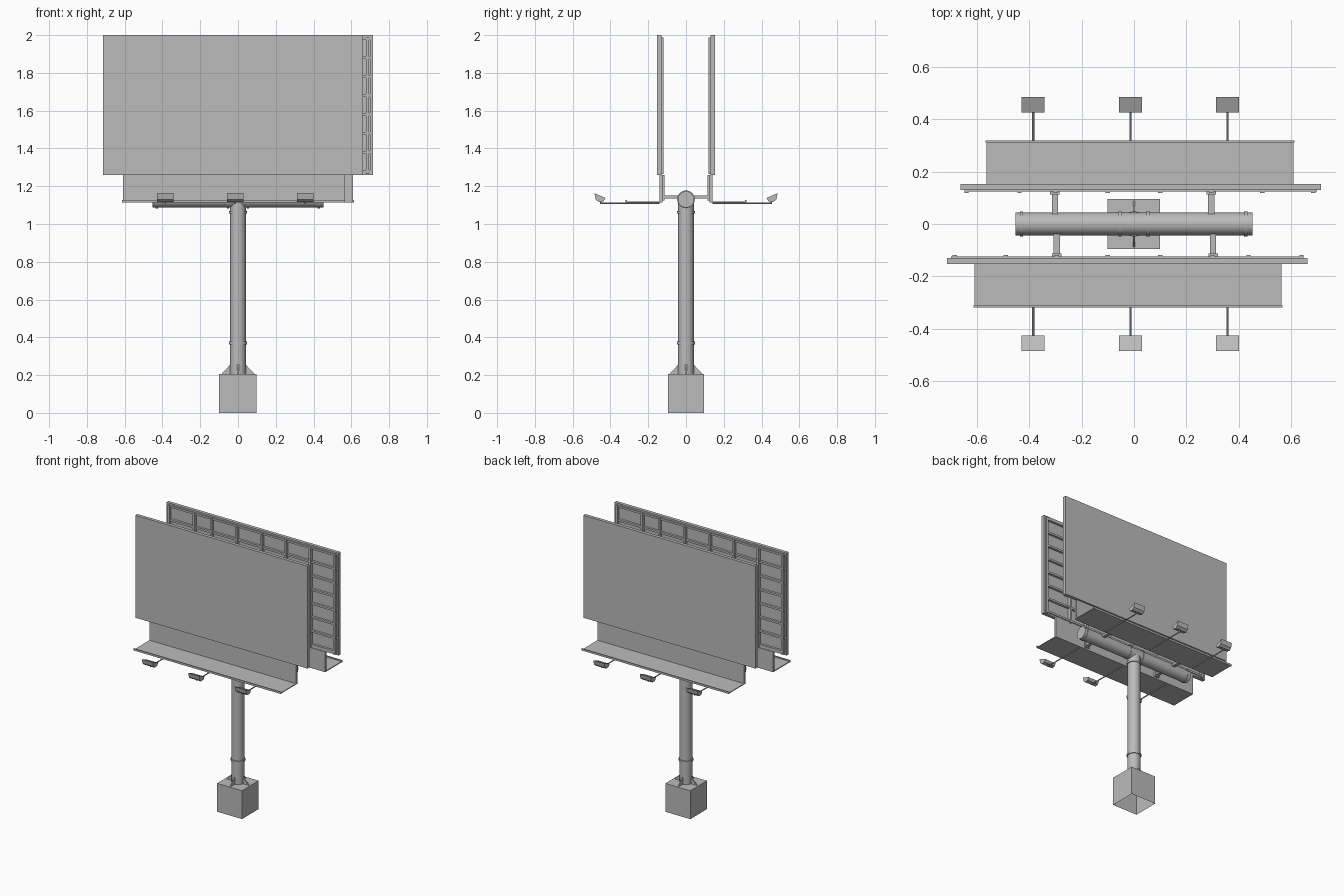
import bpy, bmesh, math
from mathutils import Matrix, Vector

if "Cube" in bpy.data.objects:
    bpy.data.objects.remove(bpy.data.objects["Cube"])

grey = bpy.data.materials.new("plain_grey")
grey.use_nodes = True
grey.diffuse_color = (0.5, 0.5, 0.5, 1)
grey.node_tree.nodes["Principled BSDF"].inputs["Base Color"].default_value = (0.5, 0.5, 0.5, 1)

TURN = Matrix.Rotation(math.pi, 4, "Z")
FLIP = Matrix.Scale(-1, 4, (0, 1, 0))


def finish(name, bm, smooth=False):
    bmesh.ops.recalc_face_normals(bm, faces=bm.faces)
    mesh = bpy.data.meshes.new(name)
    bm.to_mesh(mesh)
    bm.free()
    mesh.materials.append(grey)
    obj = bpy.data.objects.new(name, mesh)
    bpy.context.collection.objects.link(obj)
    if smooth:
        bpy.ops.object.select_all(action="DESELECT")
        obj.select_set(True)
        bpy.context.view_layer.objects.active = obj
        bpy.ops.object.shade_smooth_by_angle(angle=math.radians(40))
    return obj


def add_box(bm, x, y, z):
    size = [b - a for a, b in (x, y, z)]
    mid = [(a + b) / 2 for a, b in (x, y, z)]
    mat = Matrix.Translation(mid) @ Matrix.Diagonal((*size, 1))
    return bmesh.ops.create_cube(bm, size=1, matrix=mat)


def add_rod(bm, a, b, r, sides=32):
    a, b = Vector(a), Vector(b)
    rot = (b - a).to_track_quat("Z", "Y").to_matrix().to_4x4()
    bmesh.ops.create_cone(bm, cap_ends=True, segments=sides, radius1=r, radius2=r,
                          depth=(b - a).length, matrix=Matrix.Translation((a + b) / 2) @ rot)


def add_prism(bm, points, offset):
    face = bm.faces.new([bm.verts.new(p) for p in points])
    ext = bmesh.ops.extrude_face_region(bm, geom=[face])
    moved = [v for v in ext["geom"] if isinstance(v, bmesh.types.BMVert)]
    bmesh.ops.translate(bm, verts=moved, vec=offset)


def centred(c, w):
    return (c - w / 2, c + w / 2)


# Footing block, open underneath
bm = bmesh.new()
add_box(bm, (-0.101, 0.099), (-0.095, 0.095), (0, 0.205))
bm.faces.ensure_lookup_table()
under = [f for f in bm.faces if f.calc_center_median().z < 0.01]
bmesh.ops.delete(bm, geom=under, context="FACES_ONLY")
finish("footing", bm)

# Column with collars
bm = bmesh.new()
add_rod(bm, (0, 0, 0.2), (0, 0, 1.12), 0.042)
for z in (0.37, 1.062):
    add_rod(bm, (0, 0, z - 0.007), (0, 0, z + 0.007), 0.048)
finish("column", bm, True)

# Triangular stiffeners at the column foot
bm = bmesh.new()
for i in range(4):
    rot = Matrix.Rotation(i * math.pi / 2, 3, "Z")
    tri = [(0.035, -0.004, 0.205), (0.088, -0.004, 0.205), (0.035, -0.004, 0.262)]
    add_prism(bm, [rot @ Vector(p) for p in tri], rot @ Vector((0, 0.008, 0)))
finish("foot_stiffeners", bm)

# Cross beam with collars
bm = bmesh.new()
add_rod(bm, (-0.452, 0, 1.13), (0.452, 0, 1.13), 0.043)
for x in (-0.43, -0.053, 0.053, 0.427):
    add_rod(bm, (x - 0.006, 0, 1.13), (x + 0.006, 0, 1.13), 0.047)
finish("cross_beam", bm, True)


def build_side(side, turn, flip):
    # Display board
    bm = bmesh.new()
    add_box(bm, (-0.714, 0.662), (-0.153, -0.14), (1.26, 2))
    finish(side + "_display_board", bm).matrix_world = turn

    # Rim and ribs behind the board
    bm = bmesh.new()
    for x in ((-0.714, -0.7), (0.648, 0.662)):
        add_box(bm, x, (-0.14, -0.129), (1.26, 2))
    for z in ((1.26, 1.272), (1.988, 2)):
        add_box(bm, (-0.7, 0.648), (-0.14, -0.129), z)
    for x in (-0.685, -0.49, -0.295, -0.1, 0.1, 0.3, 0.437, 0.64):
        add_box(bm, centred(x, 0.016), (-0.14, -0.118), (1.264, 1.988))
    for i in range(8):
        add_box(bm, (-0.7, 0.648), (-0.14, -0.124), centred(1.28 + i * 0.1, 0.014))
    finish(side + "_board_ribs", bm).matrix_world = turn

    # Skirt and walkway with a raised outer lip
    bm = bmesh.new()
    add_box(bm, (-0.61, 0.563), (-0.14, -0.125), (1.118, 1.26))
    add_box(bm, (-0.61, 0.563), (-0.313, -0.125), (1.114, 1.12))
    add_box(bm, (-0.614, 0.567), (-0.319, -0.312), (1.114, 1.128))
    finish(side + "_walkway", bm).matrix_world = turn

    # Struts joining the beam to the skirt
    bm = bmesh.new()
    for x in (-0.295, 0.302):
        add_box(bm, centred(x, 0.024), (-0.126, -0.02), (1.134, 1.15))
        add_box(bm, centred(x, 0.036), (-0.126, -0.113), (1.125, 1.26))
    finish(side + "_struts", bm).matrix_world = turn

    # Floodlights on arms under the walkway
    for n, x in enumerate((-0.385, -0.014, 0.357)):
        bm = bmesh.new()
        add_rod(bm, (x, -0.14, 1.11), (x, -0.45, 1.11), 0.004, 8)
        add_rod(bm, (x, -0.45, 1.107), (x, -0.452, 1.135), 0.004, 8)
        outline = [(-0.485, 1.163), (-0.426, 1.138), (-0.436, 1.12), (-0.462, 1.116), (-0.478, 1.13)]
        add_prism(bm, [(x - 0.044, y, z) for y, z in outline], (0.088, 0, 0))
        bmesh.ops.transform(bm, matrix=flip, verts=bm.verts)
        finish(f"{side}_floodlight_{n + 1}", bm)


build_side("front", Matrix.Identity(4), Matrix.Identity(4))
build_side("back", TURN, FLIP)
